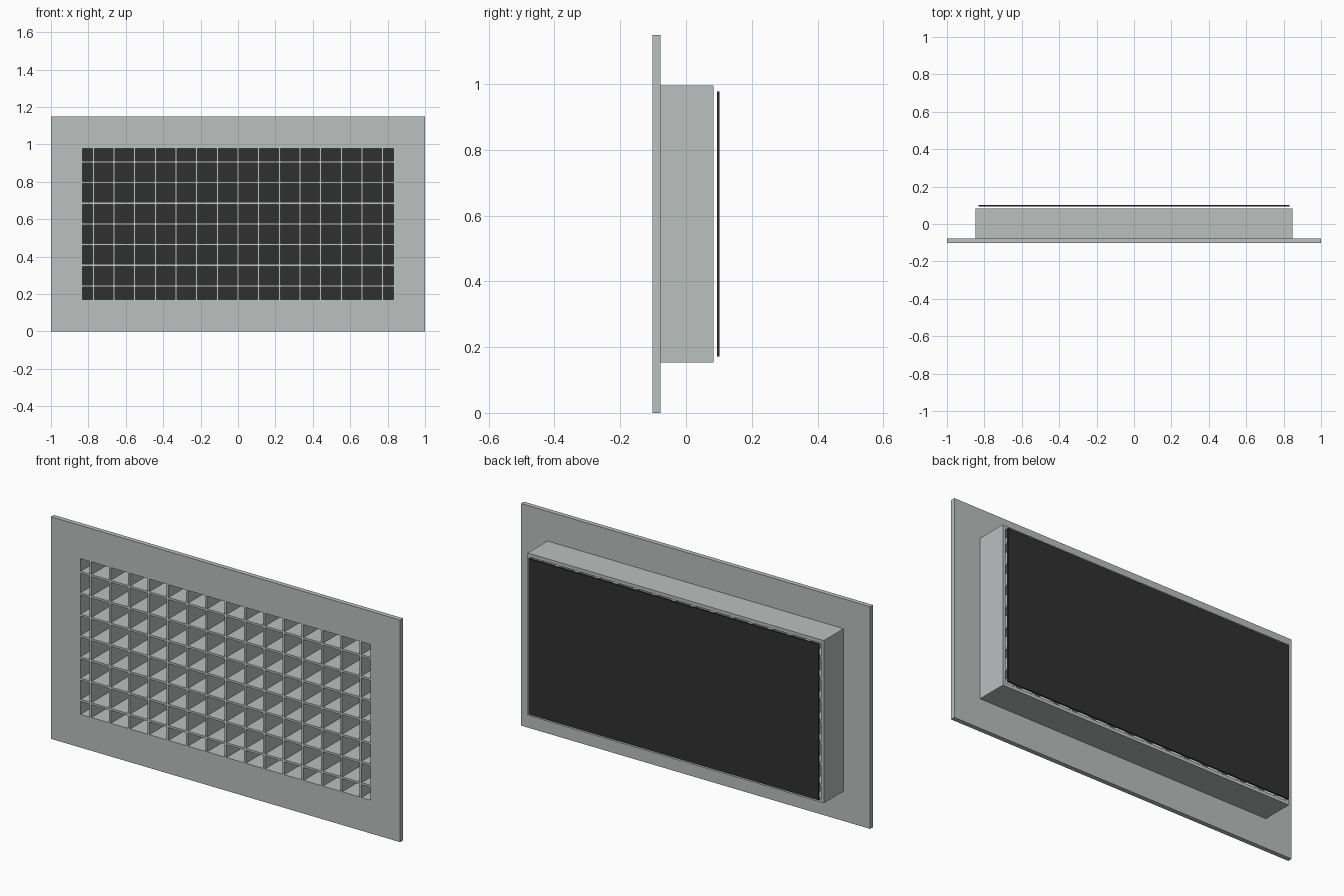
import bpy
import bmesh

cube = bpy.data.objects.get("Cube")
if cube:
    bpy.data.objects.remove(cube, do_unlink=True)

MID_Z = 0.575
FRONT, FLANGE_BACK, DUCT_BACK = -0.102, -0.078, 0.084
OPEN_X, OPEN_Z = 0.831, 0.403
PITCH, BAR = 0.1105, 0.011


def make_material(name, color):
    mat = bpy.data.materials.new(name)
    mat.use_nodes = True
    mat.diffuse_color = color
    mat.node_tree.nodes["Principled BSDF"].inputs["Base Color"].default_value = color
    return mat


def finish(name, bm, mat):
    bmesh.ops.recalc_face_normals(bm, faces=bm.faces)
    mesh = bpy.data.meshes.new(name)
    bm.to_mesh(mesh)
    bm.free()
    mesh.materials.append(mat)
    obj = bpy.data.objects.new(name, mesh)
    bpy.context.collection.objects.link(obj)
    return obj


def add_box(bm, x, z, half_x, half_z, y0, y1):
    verts = bmesh.ops.create_cube(bm, size=2)["verts"]
    for v in verts:
        v.co = (x + v.co.x * half_x,
                (y0 + y1) / 2 + v.co.y * (y1 - y0) / 2,
                z + v.co.z * half_z)


def make_frame(name, half_x, half_z, y0, y1, mat):
    """Rectangular ring around the grille opening."""
    bm = bmesh.new()
    corners = [(-1, -1), (1, -1), (1, 1), (-1, 1)]
    rings = []
    for hx, hz, y in ((half_x, half_z, y0), (half_x, half_z, y1),
                      (OPEN_X, OPEN_Z, y1), (OPEN_X, OPEN_Z, y0)):
        rings.append([bm.verts.new((sx * hx, y, MID_Z + sz * hz)) for sx, sz in corners])
    for i in range(4):
        a, b = rings[i], rings[(i + 1) % 4]
        for j in range(4):
            k = (j + 1) % 4
            bm.faces.new((a[j], a[k], b[k], b[j]))
    return finish(name, bm, mat)


grey = make_material("painted_grey", (0.50, 0.525, 0.52, 1))
black = make_material("matte_black", (0.03, 0.03, 0.03, 1))

# Wall flange and the duct collar behind it
make_frame("front_flange", 1.0, MID_Z, FRONT, FLANGE_BACK, grey)
make_frame("duct_collar", 0.848, 0.421, FLANGE_BACK, DUCT_BACK, grey)

# Egg-crate grille, full depth of the collar
bm = bmesh.new()
for i in range(-7, 8):
    add_box(bm, i * PITCH, MID_Z, BAR / 2, OPEN_Z, FRONT, DUCT_BACK)
finish("vertical_bars", bm, grey)

bm = bmesh.new()
for i in range(-3, 4):
    add_box(bm, 0, MID_Z + i * PITCH, OPEN_X, BAR / 2, FRONT, DUCT_BACK)
finish("horizontal_bars", bm, grey)

# Dark backing sheet, floating just behind the collar
bm = bmesh.new()
add_box(bm, 0, MID_Z, OPEN_X, OPEN_Z, 0.094, 0.102)
finish("backing_sheet", bm, black)
